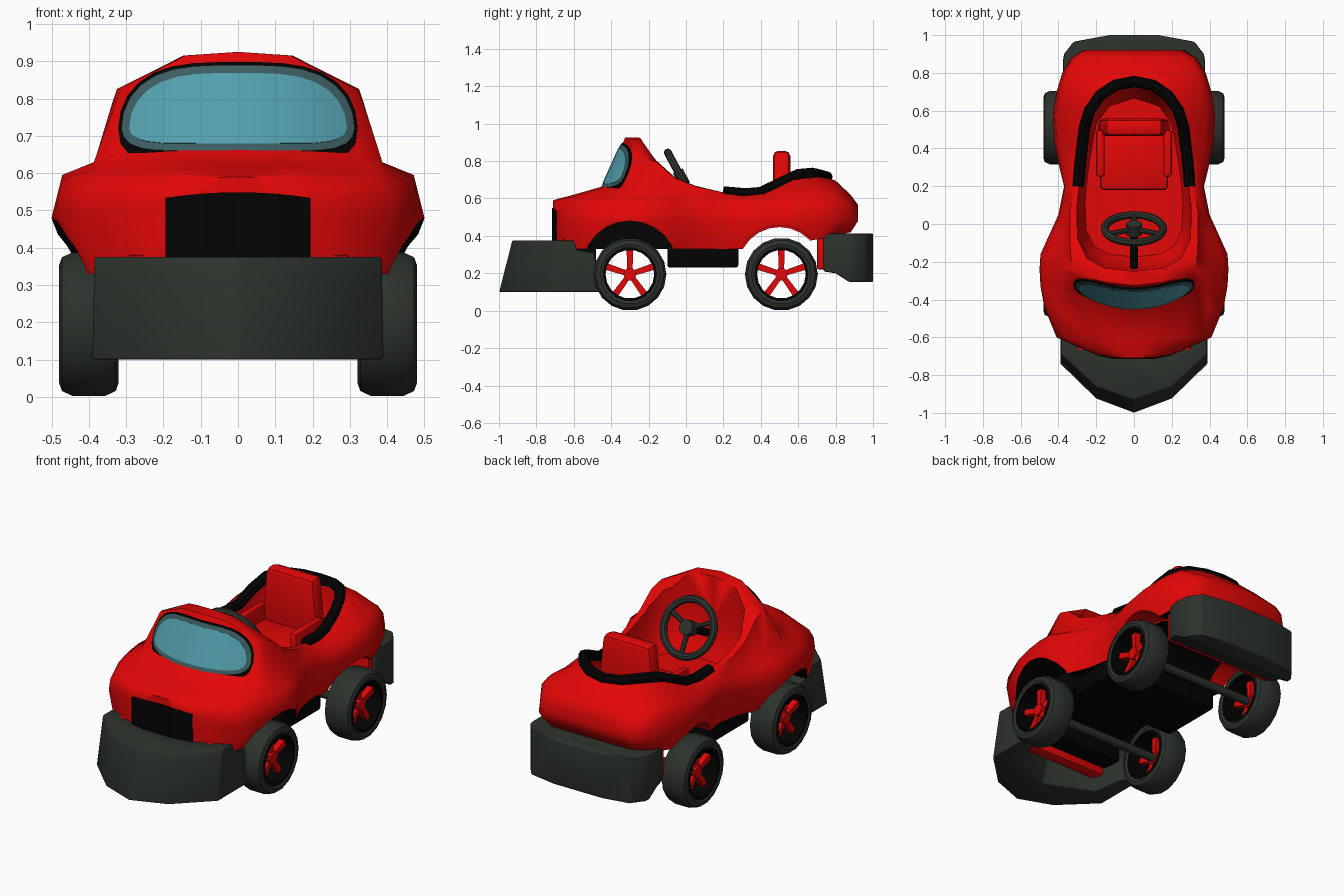
import bpy, bmesh, math
from mathutils import Matrix, Vector

if "Cube" in bpy.data.objects:
    bpy.data.objects.remove(bpy.data.objects["Cube"])


def material(name, rgb):
    m = bpy.data.materials.new(name)
    m.diffuse_color = (*rgb, 1)
    m.use_nodes = True
    m.node_tree.nodes["Principled BSDF"].inputs["Base Color"].default_value = m.diffuse_color
    return m


RED = material("red", (0.77, 0.002, 0.002))
BLACK = material("black", (0.001, 0.001, 0.001))
GREY = material("dark grey", (0.025, 0.032, 0.025))
GLASS = material("glass blue", (0.085, 0.35, 0.42))
TEAL = material("dark teal", (0.045, 0.11, 0.12))


def add(name, bm, *mats, recalc=True):
    if recalc:
        bmesh.ops.recalc_face_normals(bm, faces=bm.faces)
    me = bpy.data.meshes.new(name)
    bm.to_mesh(me)
    bm.free()
    ob = bpy.data.objects.new(name, me)
    bpy.context.collection.objects.link(ob)
    for m in mats:
        me.materials.append(m)
    return ob


def finish(ob, angle=40):
    """Apply modifiers and smooth the shading."""
    bpy.ops.object.select_all(action='DESELECT')
    ob.select_set(True)
    bpy.context.view_layer.objects.active = ob
    bpy.ops.object.convert(target='MESH')
    bpy.ops.object.shade_smooth_by_angle(angle=math.radians(angle))
    return ob


def bevel(ob, width):
    b = ob.modifiers.new("bevel", 'BEVEL')
    b.width, b.segments = width, 2
    return finish(ob)


def loft(rings, closed=False):
    """Join rings of points; cap the ends unless the rings form a closed loop."""
    bm = bmesh.new()
    vs = [[bm.verts.new(p) for p in r] for r in rings]
    n = len(vs[0])
    for a, b in zip(vs, vs[1:] + vs[:1] if closed else vs[1:]):
        for i in range(n):
            bm.faces.new((a[i], a[(i + 1) % n], b[(i + 1) % n], b[i]))
    if not closed:
        bm.faces.new(vs[0])
        bm.faces.new(vs[-1])
    return bm


def rod(a, b, r, n=12):
    a, b = Vector(a), Vector(b)
    d = b - a
    bm = bmesh.new()
    bmesh.ops.create_cone(bm, cap_ends=True, segments=n, radius1=r, radius2=r, depth=d.length,
                          matrix=Matrix.Translation((a + b) / 2) @ d.to_track_quat('Z', 'Y').to_matrix().to_4x4())
    return bm


def box(name, x, y, z, mat, width=0.02, taper=1.0):
    rings = [[(x[0] * t, y[0], h), (x[1] * t, y[0], h), (x[1] * t, y[1], h), (x[0] * t, y[1], h)]
             for h, t in ((z[0], 1), (z[1], taper))]
    return bevel(add(name, loft(rings), mat), width)


def mirrored(half):
    """Half outline starting and ending on x = 0 -> full outline."""
    return half + [(-x, y) for x, y in half[-2:0:-1]]


# Body: cross-sections along y
def screen_y(x, z):
    return -0.44 + 0.45 * (z - 0.67) + x * x


# y, widest half width, shoulder x and z, upper edge x and z, top z
STATIONS = [
    (-.71, .10, .10, .55, .07, .585, .59), (-.69, .21, .20, .56, .13, .592, .597),
    (-.60, .41, .37, .58, .22, .61, .62), (-.44, .475, .40, .605, .33, .655, .665),
    (-.33, .495, .39, .62, .315, .825, .925), (-.24, .50, .385, .63, .325, .825, .925),
    (-.16, .495, .385, .63, .335, .795, .82), (-.06, .45, .38, .61, .34, .71, .725),
    (.05, .40, .37, .58, .34, .665, .68), (.20, .37, .36, .57, .32, .63, .645),
    (.30, .395, .365, .57, .31, .615, .63), (.42, .42, .38, .585, .30, .625, .645),
    (.58, .43, .375, .61, .28, .70, .73), (.70, .41, .36, .63, .24, .705, .73),
    (.80, .38, .33, .635, .20, .68, .695), (.88, .33, .28, .59, .16, .61, .62),
    (.92, .27, .20, .55, .10, .56, .565)]
rings = []
for y, wm, ws, zs, wu, zu, zt in STATIONS:
    zb = 0.33 + max(0, y - 0.4) * 0.17
    half = [(wm * 0.92, zb), (wm, 0.48), (ws + 0.75 * (wm - ws), zs - 0.035), (ws, zs), (wu, zu),
            (wu * 0.45, zu + 0.9 * (zt - zu)), (0, zt)]
    ring = []
    for i, (x, z) in enumerate(half):
        yy = screen_y(x, z) if i > 3 and y in (-.44, -.33) else y
        ring.append((x, yy - (0.04 if i == 0 and y > 0.85 else 0), z))
    rings.append(ring + [(-x, yy, z) for x, yy, z in ring[-2::-1]])
body = add("body", loft(rings), RED, BLACK)
for p in body.data.polygons:
    if p.normal.z < -0.8 and p.center.z < 0.45:
        p.material_index = 1

# Cutters: cockpit bowl and wheel wells
plan = mirrored([(0, -.25), (.16, -.232), (.25, -.18), (.298, -.08), (.305, .10), (.29, .25),
                 (.265, .42), (.235, .58), (.155, .69), (0, .74)])
bowl = [[(x * s, 0.25 + (y - 0.25) * s, z) for x, y in plan] for z, s in ((.47, .85), (.56, .95), (.68, 1), (1.1, 1))]
cutters = [add("cockpit_cutter", loft(bowl), RED, BLACK)]
for a, b, y, r, colour in ((.28, .7, -.30, .255, 1), (-.7, -.28, -.30, .255, 1), (.27, .7, .50, .232, 0),
                           (-.7, -.27, .50, .232, 0), (-.28, .28, .50, .222, 1)):
    c = add("well_cutter", rod((a, y, .225), (b, y, .225), r, 24), RED, BLACK)
    for p in c.data.polygons:
        p.material_index = colour
    cutters.append(c)
for c in cutters:
    c.hide_render = True
    m = body.modifiers.new("cut", 'BOOLEAN')
    m.operation, m.solver, m.object = 'DIFFERENCE', 'EXACT', c
finish(body, 55)
for c in cutters:
    bpy.data.objects.remove(c)

# Underside: floor pan, front floor, red skirts inside the bumpers
box("floor_pan", (-.34, .34), (-.10, .28), (.23, .355), BLACK, 0.015)
box("front_floor", (-.30, .30), (-.60, -.48), (.22, .35), BLACK, 0.01)
box("front_skirt", (-.30, .30), (-.67, -.60), (.18, .38), RED, 0.01)
box("rear_skirt", (-.35, .35), (.70, .745), (.22, .42), RED, 0.01)


# Windscreen layers and grille: thin curved plates
def sheet(name, w, lo, hi, yf, mat):
    bm = bmesh.new()
    cols = []
    for i in range(17):
        x = -w * math.cos(math.pi * i / 16)
        cols.append([bm.verts.new((x, yf(x, z), z)) for z in (lo(x), hi(x) + 0.0005)])
    for a, b in zip(cols, cols[1:]):
        bm.faces.new((a[0], b[0], b[1], a[1]))
    ob = add(name, bm, mat, recalc=False)
    ob.modifiers.new("thick", 'SOLIDIFY').thickness = 0.008
    return finish(ob)


for name, grow, off, k, mat in (("windscreen_seal", .009, .006, 24, BLACK), ("windscreen_border", 0, .009, 8, TEAL),
                                ("windscreen_glass", -.02, .012, 8, GLASS)):
    w = 0.312 + grow
    curve = lambda x, k, w=w: math.sqrt(max(0, 1 - abs(x / w) ** k))
    sheet(name, w, lambda x: .72 - (.06 + grow) * curve(x, k), lambda x: .72 + (.168 + grow) * curve(x, 3.5),
          lambda x, z: screen_y(x, z) - off, mat)
sheet("grille", .195, lambda x: .37, lambda x: .548 - .4 * x * x,
      lambda x, z: -.716 + max(0, abs(x) - .1) * .2, BLACK)

# Front bumper: wedge-nosed U, taller at the front than beside the wheels
top = [(0, -.93), (.2, -.86), (.385, -.69), (.385, -.59), (.30, -.58), (.26, -.64), (0, -.70)]
low = [(0, -1.0), (.2, -.925), (.39, -.74), (.39, -.46), (.31, -.46), (.27, -.66), (0, -.78)]
rings = []
for z, back in ((.10, -.46), (.31, -.49), (.325, -.585), (.375, -.59)):
    t = (z - .10) / .275
    pts = [((1 - t) * a + t * c, back if i in (3, 4) else (1 - t) * b + t * d)
           for i, ((a, b), (c, d)) in enumerate(zip(low, top))]
    rings.append([(x, y, z) for x, y in mirrored(pts)])
bevel(add("front_bumper", loft(rings), GREY), 0.006)

# Rear bumper: block that drops lower behind the body
rings = [[(-w, y, zb), (w, y, zb), (w, y, .413), (-w, y, .413)] for y, w, zb in
         ((.735, .365, .21), (.80, .375, .20), (.87, .375, .155), (.90, .37, .153), (.965, .32, .153), (1.0, .13, .153))]
bevel(add("rear_bumper", loft(rings), GREY), 0.008)


# Wheels: lathed tyre and rim, five spokes, hub
def lathe(profile, cx, cy, cz, n):
    return loft([[(cx + x, cy + r * math.cos(t), cz + r * math.sin(t)) for r, x in profile]
                 for t in [2 * math.pi * i / n for i in range(n)]], closed=True)


TYRE = [(.14, -.072), (.16, -.08), (.182, -.072), (.195, -.045), (.195, .045), (.182, .072), (.16, .08), (.14, .072)]
RIM = [(.13, -.076), (.145, -.076), (.145, .076), (.13, .076)]
for end, y in (("front", -.30), ("rear", .51)):
    finish(add(end + "_axle", rod((-.40, y, .195), (.40, y, .195), .024), GREY))
    for side, s in (("left", -1), ("right", 1)):
        tag, cx = f"{end}_{side}_", s * .40
        finish(add(tag + "tyre", lathe(TYRE, cx, y, .195, 18), GREY))
        finish(add(tag + "rim", lathe(RIM, cx, y, .195, 18), BLACK))
        finish(add(tag + "hub", rod((s * .385, y, .195), (s * .44, y, .195), .034), RED))
        for k in range(5):
            t = math.pi / 2 + k * 2 * math.pi / 5
            d, n = Vector((0, math.cos(t), math.sin(t))), Vector((0, -math.sin(t), math.cos(t)))
            c = Vector((s * .412, y, .195))
            ends = [[c + d * r + n * h * u + Vector((v, 0, 0)) for u, v in
                     ((-1, -.018), (1, -.018), (1, .018), (-1, .018))] for r, h in ((.02, .014), (.135, .018))]
            finish(add(tag + f"spoke_{k + 1}", loft(ends), RED))

# Seat
box("seat_base", (-.18, .18), (.18, .50), (.45, .55), RED)
box("seat_back", (-.19, .19), (.465, .558), (.46, .855), RED, 0.03, 0.8)
for side, s in (("left", -1), ("right", 1)):
    box(f"seat_{side}_bolster", sorted((s * .155, s * .20)), (.25, .50), (.46, .64), RED, 0.015)

# Padded black rim round the back of the cockpit
half = [(.295, .20, .635), (.285, .32, .625), (.275, .40, .632), (.262, .51, .685),
        (.235, .60, .728), (.18, .68, .735), (.10, .735, .722), (0, .755, .715)]
path = half + [(-x, y, z) for x, y, z in half[-2::-1]]
cu = bpy.data.curves.new("cockpit_rim", 'CURVE')
cu.dimensions, cu.bevel_depth, cu.bevel_resolution, cu.use_fill_caps = '3D', 0.03, 2, True
sp = cu.splines.new('POLY')
sp.points.add(len(path) - 1)
for p, co in zip(sp.points, path):
    p.co = (*co, 1)
rim = bpy.data.objects.new("cockpit_rim", cu)
bpy.context.collection.objects.link(rim)
cu.materials.append(BLACK)
finish(rim)

# Steering wheel: ring, hub, three spokes, column
hub = Vector((0, -.025, .71))
down, face = Vector((0, .47, -.88)), Vector((0, .88, .47))
side = Vector((1, 0, 0))
ring = [[hub + (side * math.cos(t) + down * math.sin(t)) * (.155 + .021 * math.cos(q)) + face * .021 * math.sin(q)
         for q in [2 * math.pi * j / 8 for j in range(8)]] for t in [2 * math.pi * i / 24 for i in range(24)]]
finish(add("steering_ring", loft(ring, closed=True), GREY))
finish(add("steering_hub", rod(hub - face * .03, hub + face * .03, .042), GREY))
for k, a in enumerate((90, 205, 335)):
    t = math.radians(a)
    finish(add(f"steering_spoke_{k + 1}", rod(hub, hub + (side * math.cos(t) + down * math.sin(t)) * .15, .014, 8), GREY))
finish(add("steering_column", rod(hub, hub - face * .25, .022), BLACK))
